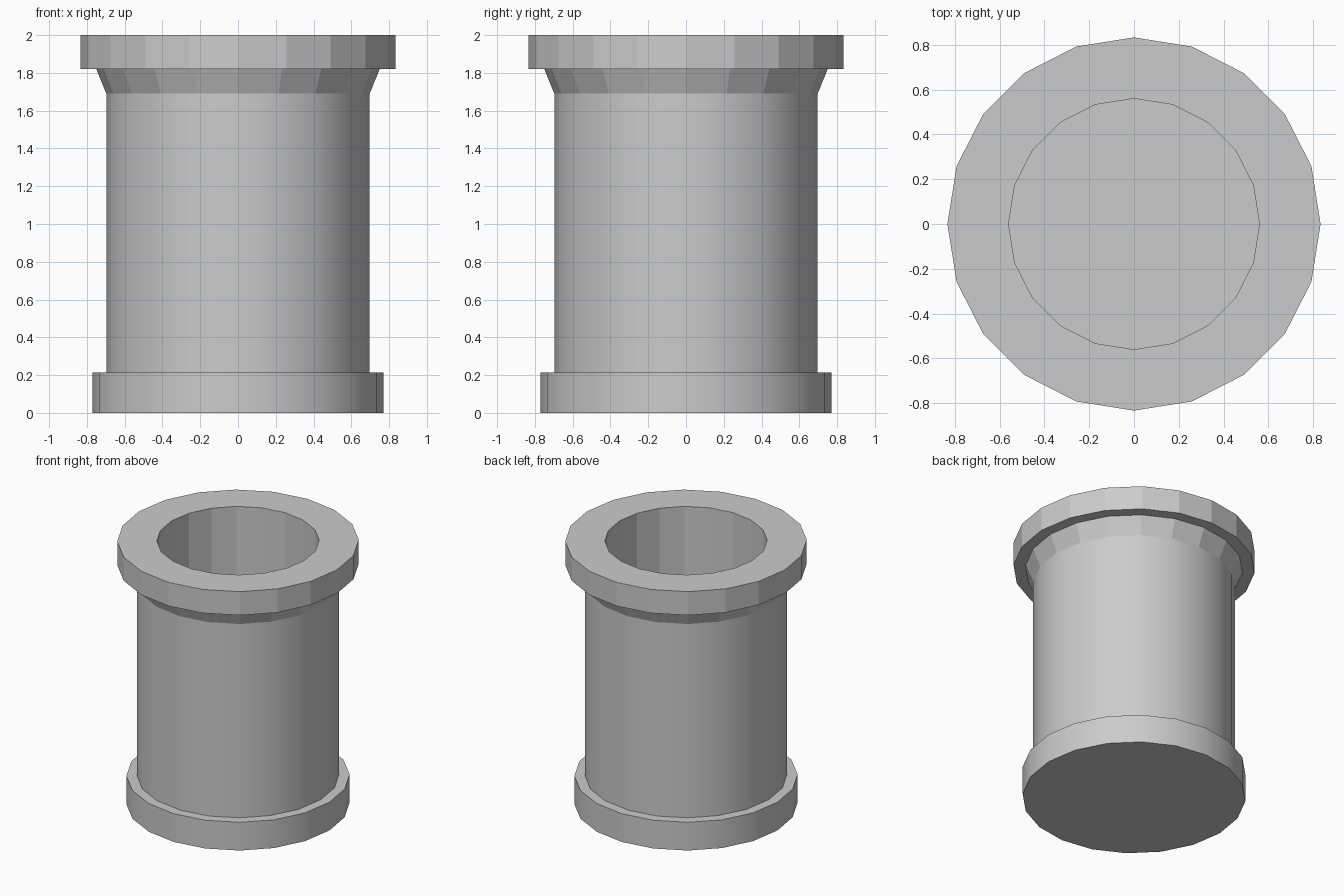
import bpy, bmesh, math

if "Cube" in bpy.data.objects:
    bpy.data.objects.remove(bpy.data.objects["Cube"])

SIDES = 20

# Lathe profile from bottom to rim and down the inside: radius, height, smooth band above
PROFILE = [
    (0.77, 0.0, True),      # base ring
    (0.77, 0.215, False),   # ledge
    (0.697, 0.215, True),   # barrel
    (0.697, 1.69, False),   # flare
    (0.75, 1.82, False),    # underside of rim
    (0.833, 1.82, False),   # rim wall
    (0.833, 2.0, False),    # rim top
    (0.56, 2.0, False),     # inner wall
    (0.56, 0.1, False),     # inner floor
]


def lathe(name, profile):
    bm = bmesh.new()
    rings = []
    for r, z, _ in profile:
        rings.append([bm.verts.new((r * math.cos(math.tau * i / SIDES),
                                    r * math.sin(math.tau * i / SIDES), z))
                      for i in range(SIDES)])
    for (a, b), (_, _, smooth) in zip(zip(rings, rings[1:]), profile):
        for i in range(SIDES):
            j = (i + 1) % SIDES
            face = bm.faces.new((a[i], a[j], b[j], b[i]))
            face.smooth = smooth
    # closed bottom and inner floor
    bm.faces.new(rings[0][::-1])
    bm.faces.new(rings[-1])
    # keep the horizontal ring edges sharp
    for ring in rings:
        for i in range(SIDES):
            bm.edges.get((ring[i], ring[(i + 1) % SIDES])).smooth = False
    bm.normal_update()
    mesh = bpy.data.meshes.new(name)
    bm.to_mesh(mesh)
    bm.free()
    obj = bpy.data.objects.new(name, mesh)
    bpy.context.collection.objects.link(obj)
    return obj


lathe("flanged_pipe", PROFILE)
